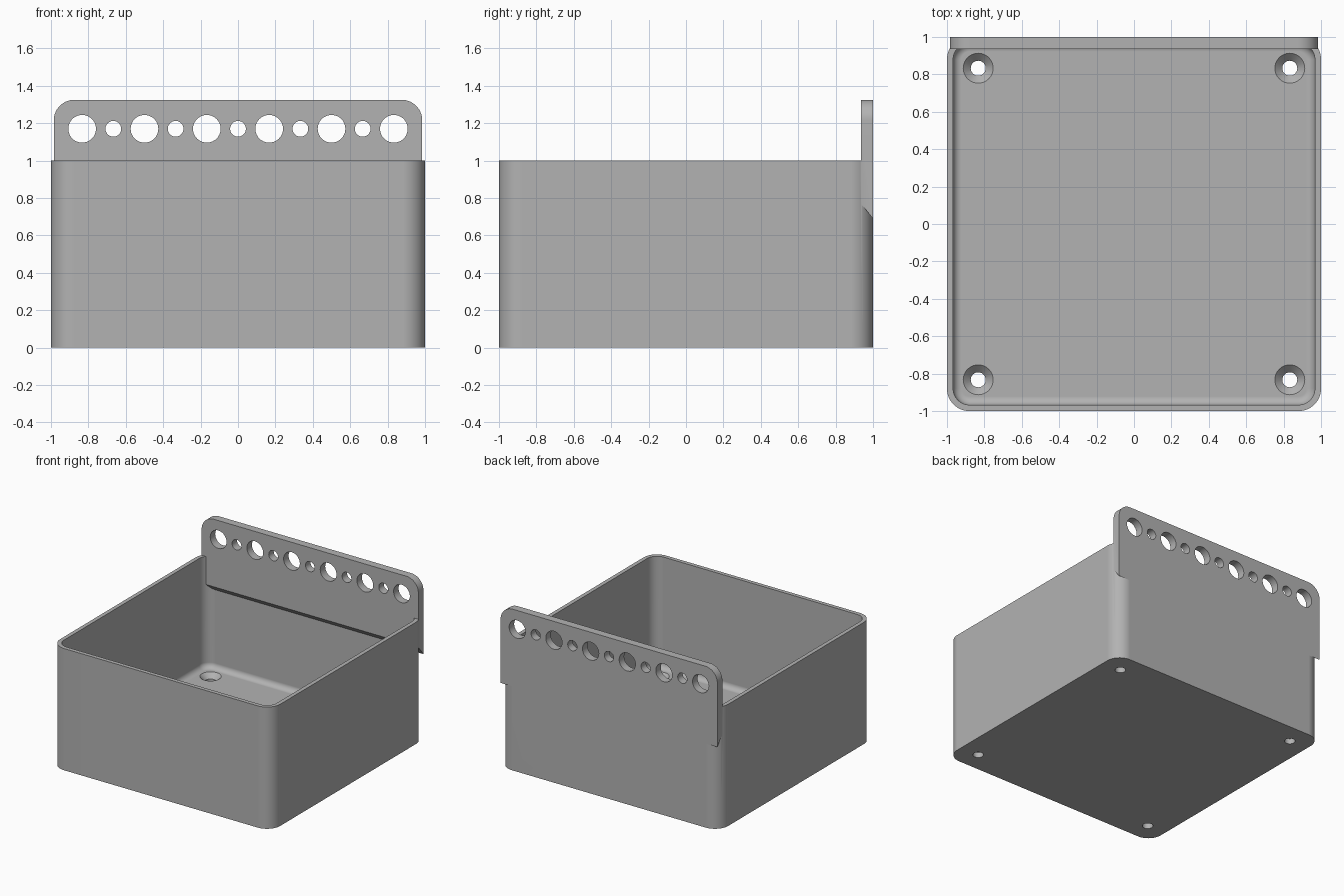
import bpy, bmesh, math
from mathutils import Matrix, Vector

old = bpy.data.objects.get("Cube")
if old:
    bpy.data.objects.remove(old, do_unlink=True)

grey = bpy.data.materials.new("plain grey")
grey.use_nodes = True
grey.diffuse_color = (0.45, 0.45, 0.45, 1)
grey.node_tree.nodes["Principled BSDF"].inputs["Base Color"].default_value = (0.45, 0.45, 0.45, 1)


def make_object(name, bm):
    bmesh.ops.recalc_face_normals(bm, faces=bm.faces)
    mesh = bpy.data.meshes.new(name)
    bm.to_mesh(mesh)
    bm.free()
    mesh.materials.append(grey)
    obj = bpy.data.objects.new(name, mesh)
    bpy.context.collection.objects.link(obj)
    return obj


def bevel_edges(bm, test, radius, segments):
    edges = [e for e in bm.edges if test(*(v.co for v in e.verts))]
    bmesh.ops.bevel(bm, geom=edges, offset=radius, segments=segments,
                    profile=0.5, affect='EDGES')


def rounded_box(name, half, bottom, top, radius, floor_fillet=0):
    bm = bmesh.new()
    bmesh.ops.create_cube(bm, size=2)
    for v in bm.verts:
        v.co = (v.co.x * half, v.co.y * half, top if v.co.z > 0 else bottom)
    bevel_edges(bm, lambda a, b: abs(a.z - b.z) > 0.1, radius, 14)
    if floor_fillet:
        bevel_edges(bm, lambda a, b: max(a.z, b.z) < bottom + 0.001, floor_fillet, 6)
    return make_object(name, bm)


def add_cone(bm, r1, r2, depth, matrix):
    bmesh.ops.create_cone(bm, cap_ends=True, segments=40, radius1=r1,
                          radius2=r2, depth=depth, matrix=matrix)


def boolean(target, other, operation):
    mod = target.modifiers.new("join", 'BOOLEAN')
    mod.operation, mod.solver, mod.object = operation, 'EXACT', other
    bpy.context.view_layer.objects.active = target
    bpy.ops.object.modifier_apply(modifier=mod.name)
    bpy.data.objects.remove(other, do_unlink=True)


FLOOR, HOLE = 0.084, 0.833

# Open bin with rounded corners and a filleted floor
storage_bin = rounded_box("storage_bin", 1, 0, 1, 0.12)
boolean(storage_bin, rounded_box("cavity", 0.967, FLOOR, 1.2, 0.088, 0.045), 'DIFFERENCE')

# Back hanging plate: sloped underside, rounded top corners
bm = bmesh.new()
profile = [(0.935, 0.77), (1, 0.69), (1, 1.325), (0.935, 1.325)]
face = bm.faces.new([bm.verts.new((-0.985, y, z)) for y, z in profile])
ext = bmesh.ops.extrude_face_region(bm, geom=[face])
for v in ext["geom"]:
    if isinstance(v, bmesh.types.BMVert):
        v.co.x = 0.985
bevel_edges(bm, lambda a, b: min(a.z, b.z) > 1.3 and abs(a.y - b.y) > 0.01, 0.11, 14)
boolean(storage_bin, make_object("hanging_plate", bm), 'UNION')

# Alternating large and small holes through the plate
bm = bmesh.new()
for i in range(-5, 6):
    r = 0.074 if i % 2 else 0.042
    add_cone(bm, r, r, 0.3, Matrix.Translation((i / 6, 0.97, 1.17)) @ Matrix.Rotation(math.pi / 2, 4, 'X'))
boolean(storage_bin, make_object("plate_holes", bm), 'DIFFERENCE')

# Countersunk screw holes in the floor
for narrow in (True, False):
    bm = bmesh.new()
    for x in (-HOLE, HOLE):
        for y in (-HOLE, HOLE):
            if narrow:
                add_cone(bm, 0.04, 0.04, 0.4, Matrix.Translation((x, y, 0)))
            else:
                add_cone(bm, 0.036, 0.084, 0.048, Matrix.Translation((x, y, FLOOR - 0.02)))
    boolean(storage_bin, make_object("screw_holes", bm), 'DIFFERENCE')

# Smooth curved surfaces with crisp edges
bpy.ops.object.select_all(action='DESELECT')
storage_bin.select_set(True)
bpy.context.view_layer.objects.active = storage_bin
bpy.ops.object.shade_smooth_by_angle(angle=math.radians(30))
weighted = storage_bin.modifiers.new("even shading", 'WEIGHTED_NORMAL')
weighted.keep_sharp = True
